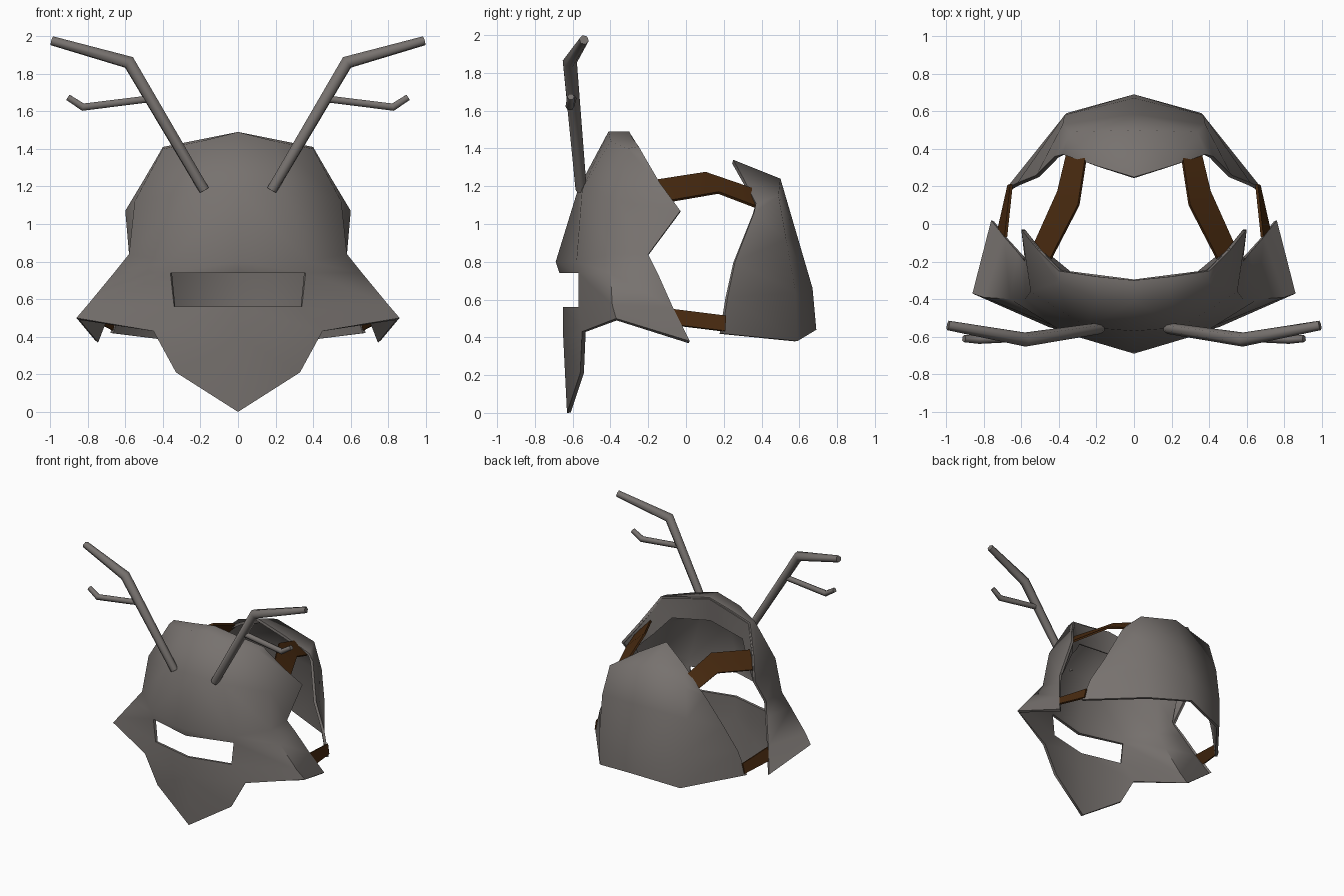
import bpy
import math

cube = bpy.data.objects.get("Cube")
if cube:
    bpy.data.objects.remove(cube, do_unlink=True)


def material(name, colour):
    mat = bpy.data.materials.new(name)
    mat.use_nodes = True
    mat.diffuse_color = colour
    bsdf = mat.node_tree.nodes["Principled BSDF"]
    bsdf.inputs["Base Color"].default_value = colour
    bsdf.inputs["Roughness"].default_value = 0.7
    return mat


iron = material("dull iron grey", (0.185, 0.168, 0.158, 1))
leather = material("brown leather", (0.065, 0.023, 0.005, 1))


def finish(obj, mat, angle):
    """Apply colour, bake the modifiers and smooth the soft edges."""
    obj.data.materials.clear()
    obj.data.materials.append(mat)
    bpy.ops.object.select_all(action='DESELECT')
    obj.select_set(True)
    bpy.context.view_layer.objects.active = obj
    bpy.ops.object.convert(target='MESH')
    bpy.ops.object.shade_smooth_by_angle(angle=math.radians(angle))


def sheet(name, rows, mat, thickness, holes=(), flip=False, angle=75):
    """Skin a grid of points, mirror it across x and give it thickness."""
    verts, index = [], {}
    for r, row in enumerate(rows):
        for c, point in enumerate(row):
            index[r, c] = len(verts)
            verts.append(point)
    faces = []
    for r in range(len(rows) - 1):
        for c in range(min(len(rows[r]), len(rows[r + 1])) - 1):
            if (r, c) not in holes:
                quad = [index[r, c], index[r + 1, c], index[r + 1, c + 1], index[r, c + 1]]
                faces.append(quad[::-1] if flip else quad)
    mesh = bpy.data.meshes.new(name)
    mesh.from_pydata(verts, [], faces)
    obj = bpy.data.objects.new(name, mesh)
    bpy.context.collection.objects.link(obj)
    mirror = obj.modifiers.new("mirror", 'MIRROR')
    mirror.use_clip = True
    mirror.merge_threshold = 0.001
    solid = obj.modifiers.new("thickness", 'SOLIDIFY')
    solid.thickness = thickness
    solid.offset = -1
    finish(obj, mat, angle)


# Face mask: rows run from the crown rim to the chin, columns from the middle to the side rim
mask_rows = [
    [(0, -.30, 1.49), (.2, -.28, 1.45), (.40, -.25, 1.41), (.44, -.21, 1.34)],
    [(0, -.41, 1.49), (.2, -.40, 1.44), (.40, -.31, 1.40), (.51, -.14, 1.22)],
    [(0, -.57, 1.19), (.25, -.55, 1.18), (.55, -.36, 1.12), (.6, -.03, 1.07)],
    [(0, -.69, .80), (.37, -.58, .80), (.58, -.40, .84), (.58, -.20, .84)],
    [(0, -.67, .74), (.36, -.57, .74), (.66, -.40, .74), (.62, -.15, .74)],
    [(0, -.65, .56), (.34, -.57, .56), (.80, -.39, .57), (.69, -.07, .56)],
    [(0, -.65, .40), (.45, -.55, .43), (.86, -.37, .50), (.76, .02, .38)],
    [(0, -.63, 0), (.33, -.56, .21)],
]
sheet("face_mask", mask_rows, iron, 0.02, holes={(4, 0)})

# Inward lip that thickens the open back of the mask, from the crown down to the side notch
sheet("crown_lip", [
    [(0, -.305, 1.48), (.39, -.255, 1.40), (.505, -.15, 1.22), (.59, -.04, 1.07), (.575, -.2, .85)],
    [(0, -.32, 1.30), (.32, -.28, 1.25), (.43, -.19, 1.12), (.53, -.12, 1.02), (.56, -.21, .85)],
], iron, 0.01, angle=60)

# Back shell: rows run from the peaked top edge to the bottom edge
back_rows = [
    [(0, .25, 1.34), (.2, .31, 1.23), (.38, .37, 1.11)],
    [(0, .50, 1.24), (.34, .49, 1.15), (.42, .36, 1.06)],
    [(0, .585, .95), (.38, .53, .92), (.52, .26, .80)],
    [(0, .67, .66), (.37, .58, .64), (.62, .22, .61)],
    [(0, .69, .44), (.36, .59, .38), (.68, .19, .42)],
]
sheet("back_shell", back_rows, iron, 0.02, flip=True)

# Leather straps joining mask and back: inner edge, then outer edge
sheet("upper_straps", [
    [(.44, -.19, 1.22), (.29, .10, 1.265), (.25, .36, 1.175)],
    [(.53, -.12, 1.11), (.40, .17, 1.16), (.35, .38, 1.08)],
], leather, 0.015, flip=True, angle=20)
sheet("lower_straps", [
    [(.675, -.07, .545), (.645, .21, .51)],
    [(.715, -.04, .46), (.66, .205, .43)],
], leather, 0.015, flip=True, angle=20)


def horn(name, points):
    """Six-sided tapering tube through (x, y, z, radius) points."""
    curve = bpy.data.curves.new(name, 'CURVE')
    curve.dimensions = '3D'
    curve.bevel_depth = 1
    curve.bevel_resolution = 1
    curve.use_fill_caps = True
    spline = curve.splines.new('POLY')
    spline.points.add(len(points) - 1)
    for p, (x, y, z, radius) in zip(spline.points, points):
        p.co = (x, y, z, 1)
        p.radius = radius
    obj = bpy.data.objects.new(name, curve)
    bpy.context.collection.objects.link(obj)
    finish(obj, iron, 65)


# Antlers with one side tine each
for side, s in (("left", 1), ("right", -1)):
    horn(side + "_antler", [(s * .18, -.555, 1.18, .03), (s * .58, -.615, 1.86, .038),
                            (s * .99, -.54, 1.975, .026)])
    horn(side + "_antler_tine", [(s * .48, -.60, 1.665, .021), (s * .825, -.615, 1.622, .023),
                                 (s * .905, -.61, 1.674, .019)])
